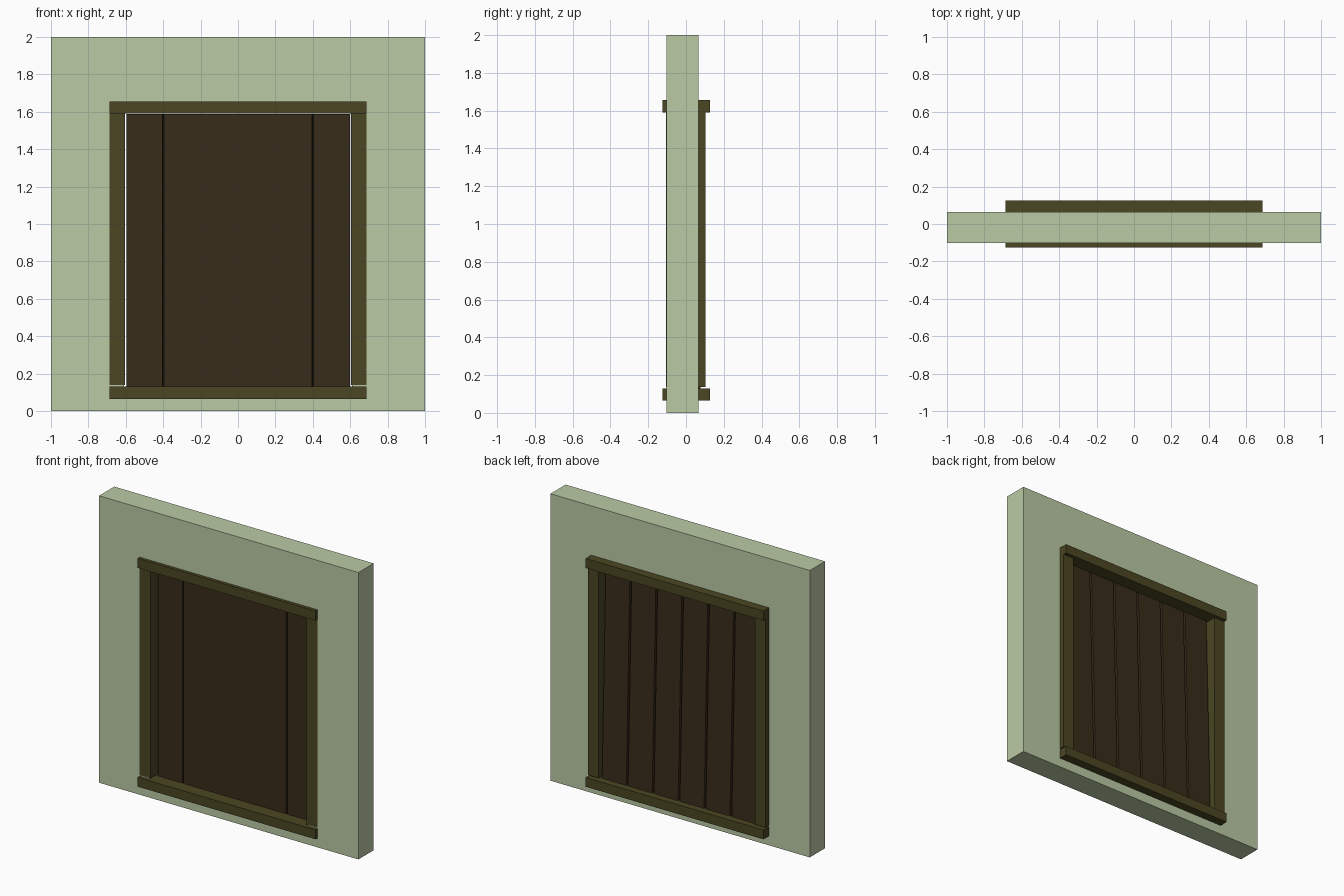
import bpy, bmesh

if "Cube" in bpy.data.objects:
    bpy.data.objects.remove(bpy.data.objects["Cube"])

def material(name, rgb):
    m = bpy.data.materials.new(name)
    m.diffuse_color = (*rgb, 1)
    m.use_nodes = True
    m.node_tree.nodes["Principled BSDF"].inputs["Base Color"].default_value = m.diffuse_color
    return m

WALL = material("wall_green", (0.497, 0.591, 0.376))
FRAME = material("frame_wood", (0.069, 0.061, 0.016))
PLANK = material("plank_wood", (0.040, 0.025, 0.010))

def finish(name, bm, mat):
    bmesh.ops.recalc_face_normals(bm, faces=bm.faces)
    me = bpy.data.meshes.new(name)
    bm.to_mesh(me)
    bm.free()
    me.materials.append(mat)
    ob = bpy.data.objects.new(name, me)
    bpy.context.collection.objects.link(ob)
    return ob

def loft(name, rings, mat):
    """Closed solid between two matching rings of points."""
    bm = bmesh.new()
    a, b = [[bm.verts.new(p) for p in r] for r in rings]
    n = len(a)
    bm.faces.new(a)
    bm.faces.new(b[::-1])
    for i in range(n):
        j = (i + 1) % n
        bm.faces.new((a[i], b[i], b[j], a[j]))
    return finish(name, bm, mat)

def box(name, x0, x1, y0, y1, z0, z1, mat):
    ring = [(x0, y0), (x1, y0), (x1, y1), (x0, y1)]
    return loft(name, [[(x, y, z) for x, y in ring] for z in (z0, z1)], mat)

# Wall slab with a rectangular window opening
bm = bmesh.new()
loops = []
for y in (-0.102, 0.065):
    for x, z0, z1 in ((1, 0, 2), (0.61, 0.11, 1.61)):
        loops.append([bm.verts.new(p) for p in
                      ((-x, y, z0), (x, y, z0), (x, y, z1), (-x, y, z1))])
fo, fi, bo, bi = loops
for p, q in ((fo, fi), (bo, bi), (fo, bo), (fi, bi)):
    for i in range(4):
        j = (i + 1) % 4
        bm.faces.new((p[i], p[j], q[j], q[i]))
finish("wall", bm, WALL)

# Frame: sill, lintel and two side posts
box("sill", -0.686, 0.686, -0.125, 0.126, 0.065, 0.13, FRAME)
box("lintel", -0.686, 0.686, -0.125, 0.126, 1.59, 1.656, FRAME)
box("left_post", -0.686, -0.603, -0.105, 0.102, 0.138, 1.592, FRAME)
box("right_post", 0.603, 0.686, -0.105, 0.102, 0.138, 1.592, FRAME)

# Six boards, thicker towards the bottom, grooved at the back
# and at the two outer seams on the front
FRONT, MID = -0.034, 0.0
for i in range(6):
    x0, x1 = -0.6 + 0.2 * i, -0.4 + 0.2 * i
    gl = 0.005 if i in (1, 5) else 0
    gr = 0.005 if i in (0, 4) else 0
    if i == 0:
        x0 += 0.005
    rings = []
    for z, back in ((0.125, 0.077), (1.588, 0.036)):
        ring = [(x0 + gl, FRONT), (x1 - gr, FRONT), (x1, MID),
                (x1 - 0.007, back), (x0 + 0.007, back), (x0, MID)]
        rings.append([(x, y, z) for x, y in ring])
    loft(f"board_{i + 1}", rings, PLANK)
